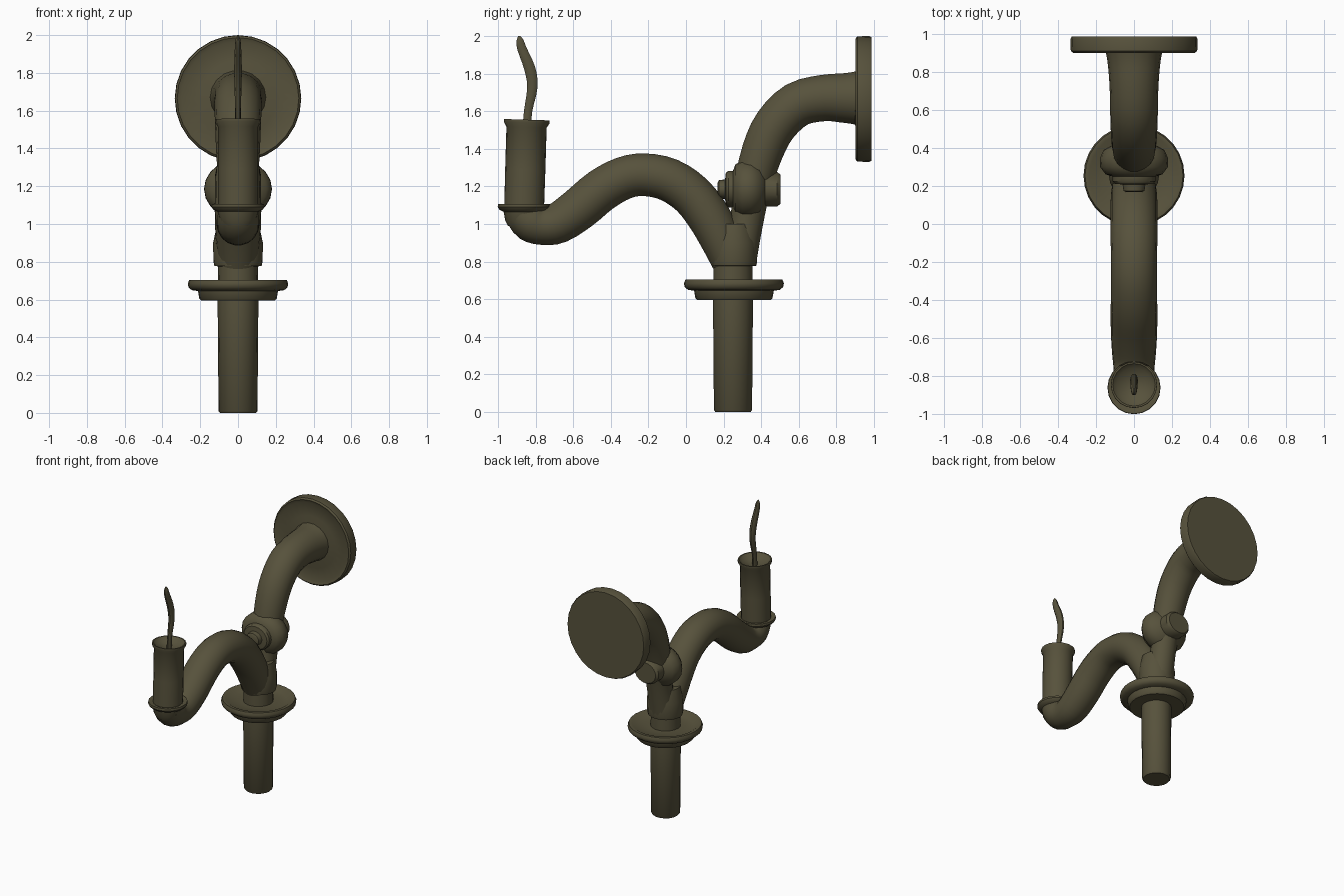
import bpy, bmesh, math
from mathutils import Vector

cube = bpy.data.objects.get("Cube")
if cube:
    bpy.data.objects.remove(cube, do_unlink=True)

bronze = bpy.data.materials.new("dark olive bronze")
bronze.use_nodes = True
colour = (0.095, 0.084, 0.045, 1)
bronze.diffuse_color = colour
bronze.node_tree.nodes["Principled BSDF"].inputs["Base Color"].default_value = colour


def skin(name, rings, angle=40):
    """Bridge a row of point rings, cap both ends and shade the result."""
    bm = bmesh.new()
    rows = [[bm.verts.new(p) for p in ring] for ring in rings]
    n = len(rows[0])
    for a, b in zip(rows, rows[1:]):
        for i in range(n):
            j = (i + 1) % n
            bm.faces.new((a[i], a[j], b[j], b[i]))
    bm.faces.new(rows[0])
    bm.faces.new(rows[-1])
    bmesh.ops.recalc_face_normals(bm, faces=bm.faces)
    mesh = bpy.data.meshes.new(name)
    bm.to_mesh(mesh)
    bm.free()
    mesh.materials.append(bronze)
    obj = bpy.data.objects.new(name, mesh)
    bpy.context.collection.objects.link(obj)
    bpy.ops.object.select_all(action='DESELECT')
    obj.select_set(True)
    bpy.context.view_layer.objects.active = obj
    bpy.ops.object.shade_smooth_by_angle(angle=math.radians(angle))
    return obj


def ring(centre, u, v, radius, sides):
    steps = [math.tau * i / sides for i in range(sides)]
    return [centre + (u * math.cos(a) + v * math.sin(a)) * radius for a in steps]


X, Y, Z = Vector((1, 0, 0)), Vector((0, 1, 0)), Vector((0, 0, 1))


def lathe(name, base, axis, profile, sides=24, squash=1.0):
    """Turn (radius, height) pairs around an axis in the YZ plane."""
    axis = axis.normalized()
    side = axis.cross(X) * squash
    rings = [ring(Vector(base) + axis * h, X, side, r, sides) for r, h in profile]
    return skin(name, rings)


def tube(name, path, sides=18, flat=1.0, steps=3):
    """Sweep a circle along smoothed (y, z, radius) points."""
    pts = [Vector(p) for p in path]
    pts = [2 * pts[0] - pts[1]] + pts + [2 * pts[-1] - pts[-2]]
    rings = []
    for k in range(1, len(pts) - 2):
        a, b, c, d = pts[k - 1:k + 3]
        last = k == len(pts) - 3
        for s in range(steps + (1 if last else 0)):
            t = s / steps
            p = 0.5 * (2 * b + (c - a) * t + (2 * a - 5 * b + 4 * c - d) * t * t
                       + (3 * b - a - 3 * c + d) * t ** 3)
            g = (c - a) + 2 * (2 * a - 5 * b + 4 * c - d) * t \
                + 3 * (3 * b - a - 3 * c + d) * t * t
            normal = Vector((0, -g.y, g.x)).normalized()
            rings.append(ring(Vector((0, p.x, p.y)), X * flat, normal, p.z, sides))
    return skin(name, rings)


# Lower stem with its stepped drip flange
lathe("stem_pipe", (0, 0.25, 0), Z,
      [(0.095, 0), (0.103, 0.01), (0.108, 0.6), (0.104, 0.82)], 18)
lathe("stem_flange", (0, 0.255, 0), Z,
      [(0.1, 0.595), (0.195, 0.595), (0.205, 0.605), (0.212, 0.645), (0.245, 0.65),
       (0.262, 0.665), (0.266, 0.685), (0.258, 0.704), (0.235, 0.704),
       (0.2, 0.68), (0.1, 0.685)], 28)

# Socket where both arms meet
lathe("arm_socket", (0, 0.255, 0), Z,
      [(0.1, 0.775), (0.125, 0.778), (0.13, 0.8), (0.132, 0.9), (0.11, 1.0)], 20, 0.95)

# Curved arms
tube("candle_arm",
     [(-0.87, 1.06, 0.1), (-0.825, 1.01, 0.107), (-0.76, 0.99, 0.103),
      (-0.68, 1.005, 0.11), (-0.57, 1.08, 0.116), (-0.45, 1.18, 0.117),
      (-0.33, 1.245, 0.115), (-0.22, 1.262, 0.115), (-0.09, 1.235, 0.117),
      (0.03, 1.155, 0.117), (0.12, 1.04, 0.117), (0.185, 0.92, 0.112),
      (0.235, 0.8, 0.1)], flat=1.05)
tube("wall_arm",
     [(0.275, 0.8, 0.1), (0.32, 1.0, 0.09), (0.35, 1.18, 0.1),
      (0.405, 1.38, 0.112), (0.475, 1.525, 0.118), (0.59, 1.635, 0.122),
      (0.73, 1.67, 0.125), (0.85, 1.67, 0.135), (0.91, 1.67, 0.145)], flat=1.03)

# Clamp boss with a button in front and a knob behind
lathe("clamp_boss", (0, 0, 1.185), Y,
      [(0.04, 0.168), (0.055, 0.175), (0.06, 0.208), (0.1, 0.212), (0.112, 0.225),
       (0.112, 0.25), (0.15, 0.262), (0.178, 0.3), (0.18, 0.345), (0.16, 0.39),
       (0.105, 0.42), (0.105, 0.485), (0.09, 0.502)], 20, 0.87)

# Round wall plate
lathe("wall_plate", (0, 0, 1.665), Y,
      [(0.14, 0.9), (0.2, 0.91), (0.3, 0.912), (0.322, 0.902), (0.333, 0.912),
       (0.335, 0.975), (0.328, 0.988)], 28)

# Drip cup under the candle
lathe("drip_cup", (0, -0.862, 0), Z,
      [(0.085, 0.99), (0.1, 1.02), (0.108, 1.065), (0.13, 1.075), (0.14, 1.09),
       (0.138, 1.106), (0.12, 1.106), (0.1, 1.098)], 20)

# Slightly leaning candle with a flared, hollowed rim
lathe("candle", (0, -0.861, 1.09), Vector((0, 0.03, 1)),
      [(0.106, 0), (0.107, 0.2), (0.107, 0.425), (0.122, 0.45), (0.121, 0.465),
       (0.112, 0.465), (0.09, 0.44), (0.02, 0.42)], 20)

# Wavy flat flame
tube("flame",
     [(-0.848, 1.49, 0.024), (-0.84, 1.6, 0.023), (-0.817, 1.73, 0.029),
      (-0.832, 1.83, 0.031), (-0.872, 1.93, 0.026), (-0.883, 1.975, 0.02),
      (-0.888, 2.0, 0.006)], sides=10, flat=0.65)
